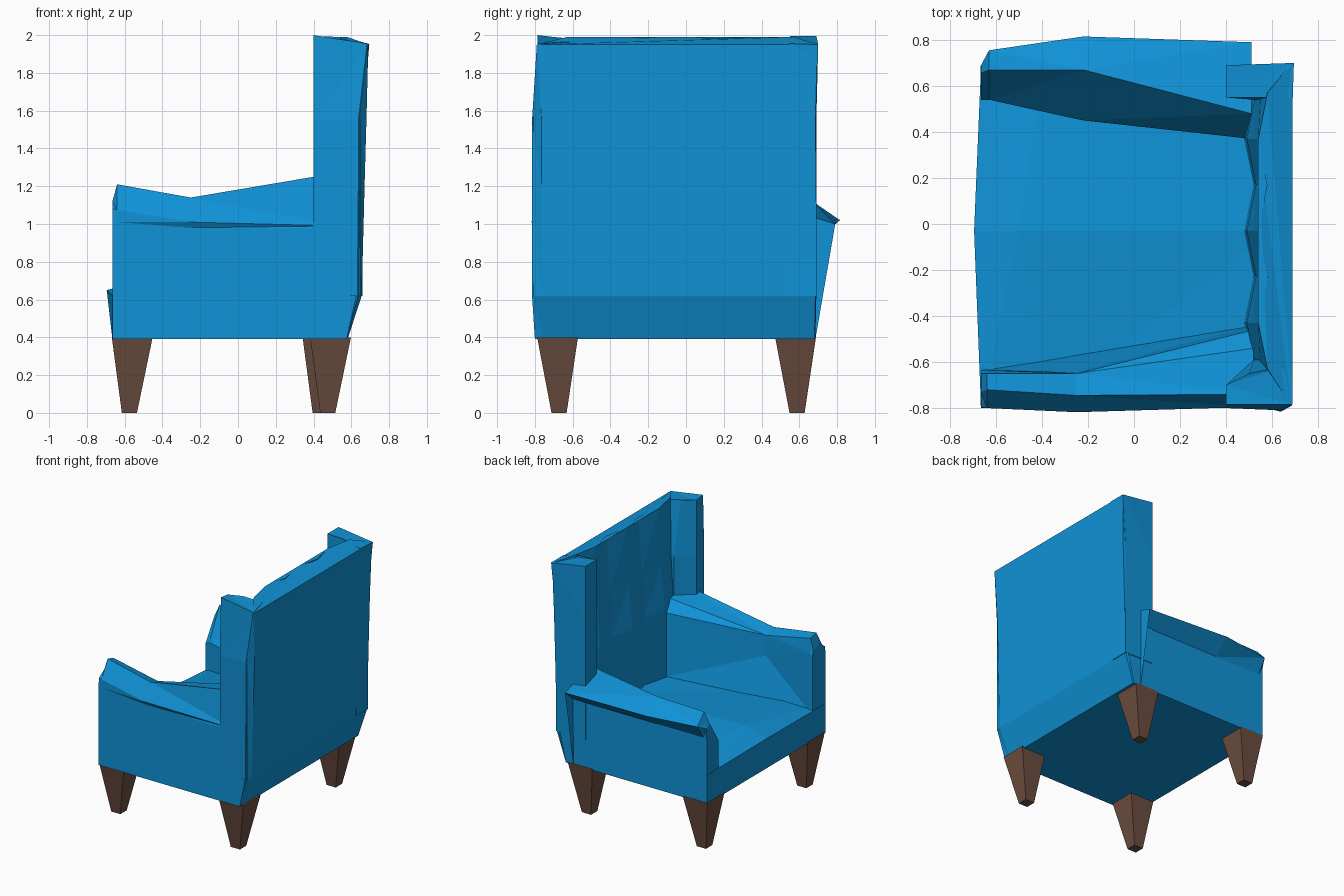
import bpy, bmesh


def material(name, color):
    m = bpy.data.materials.new(name)
    m.diffuse_color = color
    return m


BLUE = material("upholstery", (0.005, 0.29, 0.68, 1))
BROWN = material("wood", (0.15, 0.075, 0.05, 1))


def loft(name, sections, mat):
    """Skin equal-length closed loops of 3D points and cap both ends."""
    bm = bmesh.new()
    rings = [[bm.verts.new(p) for p in s] for s in sections]
    n = len(rings[0])
    for a, b in zip(rings, rings[1:]):
        for i in range(n):
            j = (i + 1) % n
            bm.faces.new((a[i], a[j], b[j], b[i]))
    bm.faces.new(rings[0])
    bm.faces.new(rings[-1])
    bmesh.ops.triangulate(bm, faces=bm.faces[:], ngon_method='EAR_CLIP')
    bmesh.ops.recalc_face_normals(bm, faces=bm.faces)
    mesh = bpy.data.meshes.new(name)
    bm.to_mesh(mesh)
    bm.free()
    mesh.materials.append(mat)
    obj = bpy.data.objects.new(name, mesh)
    bpy.context.collection.objects.link(obj)
    return obj


def along_x(x, yz):
    return [(x, y, z) for y, z in yz]


def level(z, xy):
    return [(x, y, z) for x, y in xy]


# Seat with base: cross-sections from front to back
def seat_section(x, xc, mid, side, lift=0.0):
    return [(x, -0.80, 0.39), (x + lift, -0.80, side), (xc, -0.03, mid),
            (x + lift, 0.685, side), (x, 0.685, 0.39)]


loft("seat", [seat_section(-0.665, -0.695, 0.65, 0.62),
              seat_section(-0.4, -0.5, 0.70, 0.64),
              seat_section(0.575, 0.60, 0.68, 0.65, 0.06)], BLUE)

# Right arm: tall, with a ridge, a dip in the middle and a leaning inner wall
loft("right_arm", [
    along_x(-0.665, [(-0.80, 0.39), (-0.80, 1.02), (-0.795, 1.08), (-0.73, 1.12),
                     (-0.65, 1.10), (-0.635, 1.06), (-0.635, 0.62), (-0.635, 0.39)]),
    along_x(-0.64, [(-0.80, 0.39), (-0.80, 1.01), (-0.80, 1.075), (-0.72, 1.21),
                    (-0.65, 1.19), (-0.635, 1.08), (-0.63, 0.62), (-0.63, 0.39)]),
    along_x(-0.25, [(-0.80, 0.39), (-0.80, 0.98), (-0.818, 1.01), (-0.745, 1.14),
                    (-0.65, 1.11), (-0.645, 0.95), (-0.57, 0.65), (-0.57, 0.39)]),
    along_x(0.52, [(-0.80, 0.39), (-0.80, 0.975), (-0.795, 0.99), (-0.74, 1.27),
                   (-0.54, 1.24), (-0.46, 1.16), (-0.44, 0.65), (-0.44, 0.39)])], BLUE)

# Left arm: lower, overhanging the outer side
loft("left_arm", [
    along_x(-0.665, [(0.685, 0.39), (0.685, 0.91), (0.69, 0.99), (0.655, 1.02),
                     (0.54, 0.84), (0.54, 0.39)]),
    along_x(-0.63, [(0.685, 0.39), (0.685, 0.91), (0.755, 1.02), (0.67, 1.11),
                    (0.54, 0.86), (0.54, 0.39)]),
    along_x(-0.22, [(0.685, 0.39), (0.685, 0.91), (0.815, 1.02), (0.67, 1.12),
                    (0.45, 0.84), (0.45, 0.39)]),
    along_x(0.51, [(0.685, 0.39), (0.685, 0.91), (0.79, 1.00), (0.48, 1.10),
                   (0.37, 0.82), (0.37, 0.39)])], BLUE)


# Back: chamfered outer shell with a fluted inner face
def back_section(z, xs, xb, y0, y1, front, wave, rise=0.0, cut=0.05):
    pts = [(xs, y0, z), (xb, y0 + cut, z), (xb, y1 - 0.005, z), (xs, y1, z)]
    for i in range(7):
        x = front - (wave if i % 2 else 0)
        pts.append((x, 0.57 - i * 0.2, z + rise))
    return pts


loft("back", [back_section(0.39, 0.575, 0.58, -0.80, 0.685, 0.49, 0),
              back_section(0.62, 0.635, 0.655, -0.815, 0.69, 0.52, 0.04),
              back_section(1.20, 0.64, 0.67, -0.815, 0.69, 0.53, 0.04),
              back_section(1.55, 0.64, 0.68, -0.815, 0.69, 0.55, 0.03),
              back_section(1.95, 0.685, 0.69, -0.79, 0.70, 0.58, 0.04, 0.04, 0.01)], BLUE)

# Wings at both sides of the back
right_wing = [(0.4, -0.80), (0.4, -0.70), (0.52, -0.59), (0.64, -0.59), (0.645, -0.81)]
loft("right_wing", [level(0.62, right_wing), level(1.55, right_wing),
                    [(0.4, -0.785, 2.0), (0.4, -0.70, 1.99), (0.5, -0.65, 1.985),
                     (0.65, -0.62, 1.965), (0.685, -0.785, 1.955)]], BLUE)
left_wing = [(0.4, 0.69), (0.4, 0.55), (0.52, 0.54), (0.66, 0.54), (0.66, 0.69)]
loft("left_wing", [level(0.62, left_wing), level(1.55, left_wing),
                   [(0.4, 0.69, 1.995), (0.4, 0.55, 1.995), (0.54, 0.55, 1.99),
                    (0.69, 0.55, 1.955), (0.695, 0.70, 1.95)]], BLUE)

# Tapered square legs
for name, x, y in (("front_right_leg", -0.56, -0.68), ("front_left_leg", -0.56, 0.58),
                   ("back_right_leg", 0.49, -0.68), ("back_left_leg", 0.45, 0.58)):
    loft(name, [level(z, [(x - r + d, y - r + e), (x + r + d, y - r + e),
                          (x + r + d, y + r + e), (x - r + d, y + r + e)])
                for z, r, d, e in ((0.0, 0.04, -0.015, 0.008), (0.4, 0.108, 0.0, 0.0))],
         BROWN)
